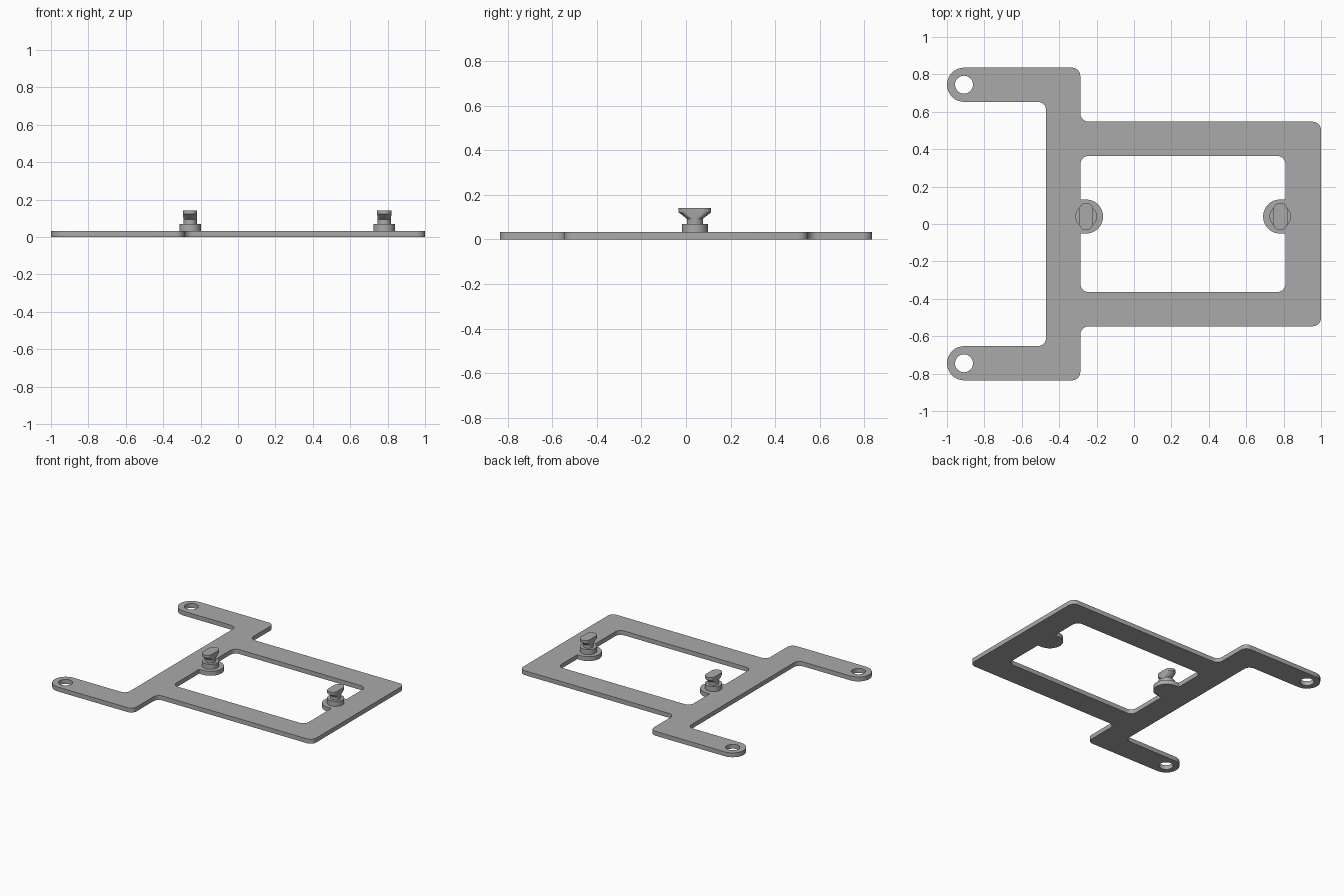
import bpy, bmesh, math
from mathutils import Vector

cube = bpy.data.objects.get("Cube")
if cube:
    bpy.data.objects.remove(cube, do_unlink=True)

THICK = 0.033   # plate thickness
R = 0.045       # general corner radius

grey = bpy.data.materials.new("grey")
grey.use_nodes = True
COLOUR = (0.40, 0.40, 0.40, 1)
grey.diffuse_color = COLOUR
grey.node_tree.nodes["Principled BSDF"].inputs["Base Color"].default_value = COLOUR


def rounded(corners, steps=8):
    """Closed 2D outline with an arc of radius r at each (x, y, r) corner."""
    out = []
    for i, (x, y, r) in enumerate(corners):
        p = Vector((x, y))
        if r == 0:
            out.append(p)
            continue
        a = (Vector(corners[i - 1][:2]) - p).normalized()
        b = (Vector(corners[(i + 1) % len(corners)][:2]) - p).normalized()
        centre = p + (a + b) * r
        for k in range(steps + 1):
            t = math.pi / 2 * k / steps
            out.append(centre - b * r * math.cos(t) - a * r * math.sin(t))
    return out


def circle(cx, cy, r, n=32):
    return [Vector((cx + r * math.cos(2 * math.pi * k / n),
                    cy + r * math.sin(2 * math.pi * k / n))) for k in range(n)]


def finish(name, mesh):
    """Clean the mesh, give it the material and smooth its round sides."""
    bm = bmesh.new()
    bm.from_mesh(mesh)
    bmesh.ops.remove_doubles(bm, verts=bm.verts, dist=1e-5)
    bmesh.ops.recalc_face_normals(bm, faces=bm.faces)
    bm.to_mesh(mesh)
    bm.free()
    mesh.materials.clear()
    mesh.materials.append(grey)
    obj = bpy.data.objects.new(name, mesh)
    bpy.context.collection.objects.link(obj)
    bpy.ops.object.select_all(action='DESELECT')
    obj.select_set(True)
    bpy.context.view_layer.objects.active = obj
    bpy.ops.object.shade_smooth_by_angle(angle=math.radians(30))
    return obj


def plate(name, outlines):
    """Flat plate from an outer outline and the holes inside it."""
    curve = bpy.data.curves.new(name + "_profile", 'CURVE')
    curve.dimensions = '2D'
    curve.fill_mode = 'BOTH'
    curve.extrude = THICK / 2
    for pts in outlines:
        s = curve.splines.new('POLY')
        s.points.add(len(pts) - 1)
        for sp, p in zip(s.points, pts):
            sp.co = (p.x, p.y, 0, 1)
        s.use_cyclic_u = True
    helper = bpy.data.objects.new(name + "_profile", curve)
    bpy.context.collection.objects.link(helper)
    bpy.context.view_layer.update()
    dg = bpy.context.evaluated_depsgraph_get()
    mesh = bpy.data.meshes.new_from_object(helper.evaluated_get(dg))
    bpy.data.objects.remove(helper, do_unlink=True)
    for v in mesh.vertices:
        v.co.z += THICK / 2
    return finish(name, mesh)


def loft(name, rings, cx, cy, n=16):
    """Stack of stadium rings (radius, half length along y, z), capped."""
    bm = bmesh.new()
    loops = []
    for r, half, z in rings:
        loop = []
        for side in (0, 1):
            shift = (half - r) * (1 if side == 0 else -1)
            for k in range(n + 1):
                t = math.pi * (side + k / n)
                loop.append(bm.verts.new((cx + r * math.cos(t),
                                          cy + shift + r * math.sin(t), z)))
        loops.append(loop)
    for lo, hi in zip(loops, loops[1:]):
        for k in range(len(lo)):
            j = (k + 1) % len(lo)
            bm.faces.new((lo[k], lo[j], hi[j], hi[k]))
    bm.faces.new(loops[0][::-1])
    bm.faces.new(loops[-1])
    mesh = bpy.data.meshes.new(name)
    bm.to_mesh(mesh)
    bm.free()
    return finish(name, mesh)


# Bracket plate: mirrored outline with two arms and a rectangular frame
E = 0.0915   # arm end radius
half = [(1, 0.547, R), (-0.287, 0.547, R), (-0.287, 0.836, R),
        (-1, 0.836, E), (-1, 0.653, E), (-0.47, 0.653, R)]
outer = rounded(half + [(x, -y, r) for x, y, r in reversed(half)])

# Window with a rounded tab reaching in from each side
PY, TAB = 0.04, 0.091
LEFT, RIGHT, TOP = -0.287, 0.81, 0.364
window = rounded([
    (RIGHT, -TOP, R),
    (RIGHT, PY - TAB, 0), (0.69, PY - TAB, TAB), (0.69, PY + TAB, TAB), (RIGHT, PY + TAB, 0),
    (RIGHT, TOP, R), (LEFT, TOP, R),
    (LEFT, PY + TAB, 0), (-0.165, PY + TAB, TAB), (-0.165, PY - TAB, TAB), (LEFT, PY - TAB, 0),
    (LEFT, -TOP, R)])

holes = [circle(-0.909, s * 0.745, 0.048) for s in (1, -1)]
plate("bracket_plate", [outer, window] + holes)

# Snap posts: round foot, neck and flared oblong head
for side, px in (("right", -0.256), ("left", 0.782)):
    loft(side + "_post_foot", [(0.058, 0.058, 0.03), (0.058, 0.058, 0.07)], px, PY)
    loft(side + "_post_head", [(0.036, 0.036, 0.068), (0.036, 0.036, 0.093),
                               (0.038, 0.073, 0.122), (0.038, 0.073, 0.142)], px, PY)
